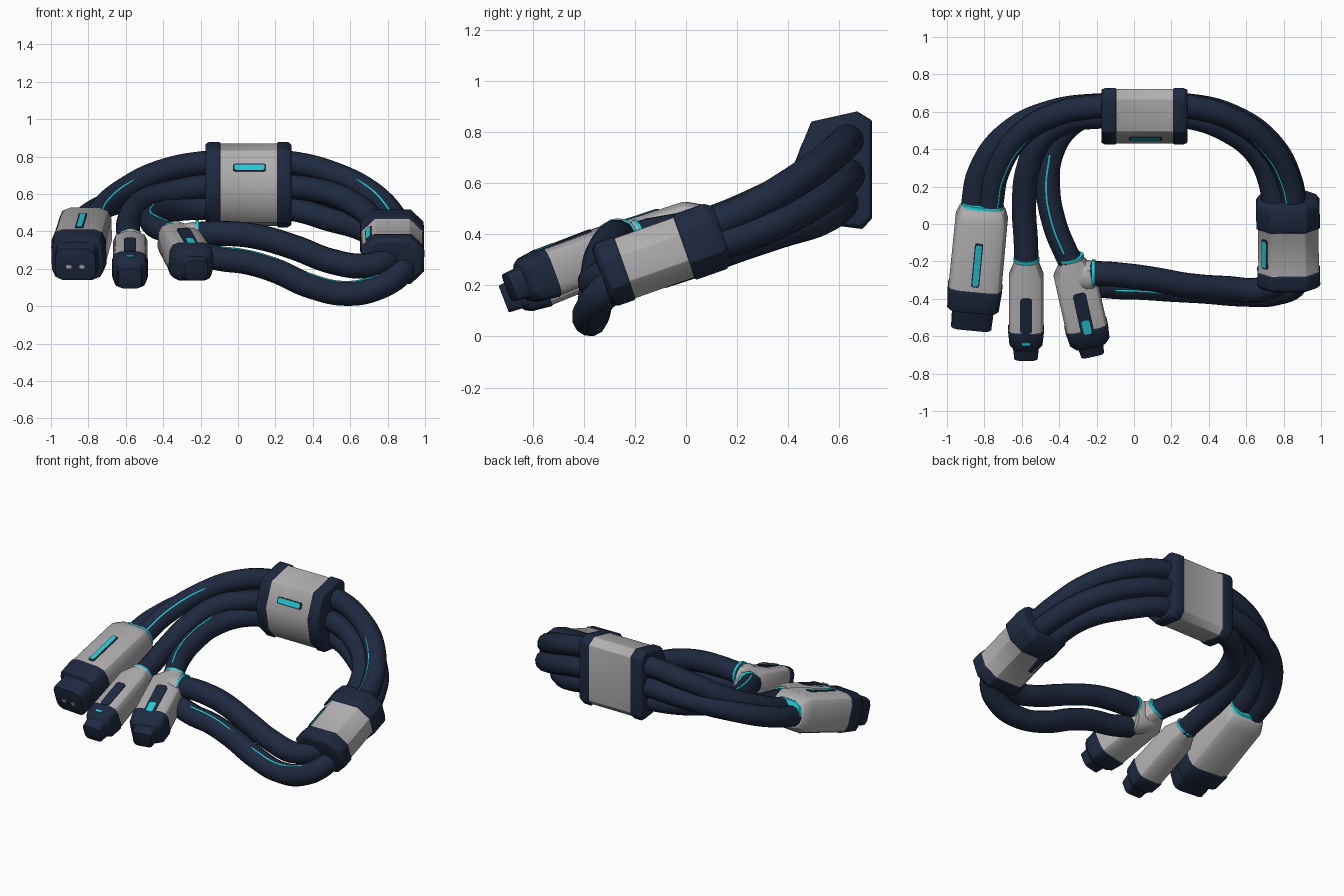
import bpy, math
from mathutils import Vector as V

if "Cube" in bpy.data.objects:
    bpy.data.objects.remove(bpy.data.objects["Cube"])

def material(name, rgb):
    m = bpy.data.materials.new(name)
    m.diffuse_color = (*rgb, 1)
    m.use_nodes = True
    m.node_tree.nodes["Principled BSDF"].inputs["Base Color"].default_value = m.diffuse_color
    return m

NAVY, GREY, CYAN = 0, 1, 2
MATS = [material("navy rubber", (0.013, 0.022, 0.050)),
        material("light grey shell", (0.44, 0.425, 0.435)),
        material("cyan accent", (0.02, 0.58, 0.65))]

def activate(ob):
    bpy.ops.object.select_all(action='DESELECT')
    ob.select_set(True)
    bpy.context.view_layer.objects.active = ob

def skin(name, rings, seg_mats, bevel=0.01):
    """Closed skin through equal rings, one material per segment."""
    n = len(rings[0])
    verts = [p for r in rings for p in r]
    faces = [list(range(n))[::-1]]
    mats = [seg_mats[0]]
    for k in range(len(rings) - 1):
        for i in range(n):
            j = (i + 1) % n
            faces.append([k*n + i, k*n + j, k*n + n + j, k*n + n + i])
            mats.append(seg_mats[k])
    faces.append([(len(rings) - 1)*n + i for i in range(n)])
    mats.append(seg_mats[-1])
    me = bpy.data.meshes.new(name)
    me.from_pydata(verts, [], faces)
    for m in MATS:
        me.materials.append(m)
    for p, m in zip(me.polygons, mats):
        p.material_index = m
    ob = bpy.data.objects.new(name, me)
    bpy.context.collection.objects.link(ob)
    activate(ob)
    bpy.ops.object.mode_set(mode='EDIT')
    bpy.ops.mesh.select_all(action='SELECT')
    bpy.ops.mesh.normals_make_consistent(inside=False)
    bpy.ops.object.mode_set(mode='OBJECT')
    if bevel:
        b = ob.modifiers.new("bevel", 'BEVEL')
        b.width, b.segments, b.limit_method = bevel, 2, 'ANGLE'
        b.angle_limit = math.radians(35)
        bpy.ops.object.modifier_apply(modifier="bevel")
    bpy.ops.object.shade_smooth_by_angle(angle=math.radians(40))
    return ob

def frame(a, b):
    d = (V(b) - V(a)).normalized()
    s = d.cross(V((0, 0, 1))).normalized()
    if s.x < 0:
        s = -s
    u = s.cross(d)
    if u.z < 0:
        u = -u
    return d, s, u

def outline(w, h, c, n):
    """Rectangle with corners cut by n segments."""
    pts = []
    for q, (sx, sy) in enumerate([(1, 1), (-1, 1), (-1, -1), (1, -1)]):
        for k in range(n + 1):
            t = (q + k/n)*math.pi/2
            pts.append((sx*(w - c) + c*math.cos(t), sy*(h - c) + c*math.sin(t)))
    return pts

def loft(name, a, b, sections, mats, n=2, bevel=0.01):
    """Sections are (distance, half width, half height, corner)."""
    d, s, u = frame(a, b)
    rings = [[V(a) + d*t + s*x + u*y for x, y in outline(w, h, c, n)]
             for t, w, h, c in sections]
    return skin(name, rings, mats, bevel)

def plate(name, centre, normal, along, half_len, half_wid, mat, thick=0.008):
    nrm, l = V(normal).normalized(), V(along).normalized()
    s = nrm.cross(l)
    o = outline(half_len, half_wid, half_wid*0.5, 2)
    skin(name, [[V(centre) + nrm*z + l*x + s*y for x, y in o] for z in (-0.004, thick - 0.004)],
         [mat], 0)

def slot(name, centre, normal, along, half_len, half_wid):
    nrm = V(normal).normalized()
    plate(name + "_rim", centre, nrm, along, half_len + 0.008, half_wid + 0.006, NAVY)
    plate(name + "_light", V(centre) + nrm*0.003, nrm, along, half_len, half_wid, CYAN)

def cable(name, pts, r=0.065, mat=NAVY):
    cu = bpy.data.curves.new(name, 'CURVE')
    cu.dimensions = '3D'
    cu.bevel_depth, cu.bevel_resolution, cu.resolution_u = r, 4, 8
    cu.use_fill_caps = True
    sp = cu.splines.new('BEZIER')
    sp.bezier_points.add(len(pts) - 1)
    for bp, p in zip(sp.bezier_points, pts):
        bp.co = p
        bp.handle_left_type = bp.handle_right_type = 'AUTO'
    cu.materials.append(MATS[mat])
    ob = bpy.data.objects.new(name, cu)
    bpy.context.collection.objects.link(ob)
    activate(ob)
    bpy.ops.object.convert(target='MESH')
    bpy.ops.object.shade_smooth_by_angle(angle=math.radians(50))

def wire(name, pts, offs):
    cable(name, [V(p) + V(o) for p, o in zip(pts, offs)], 0.007, CYAN)

# four main cables running left connectors -> back clamp -> right clamp
top = [(-.79, -.02, .41), (-.765, .1, .445), (-.73, .28, .52), (-.61, .47, .62), (-.42, .585, .715),
       (-.18, .63, .765), (.05, .635, .768), (.28, .63, .765), (.53, .56, .70), (.72, .42, .60),
       (.82, .25, .50), (.855, .08, .43), (.86, -.1, .36)]
outer = [(-.87, -.02, .39), (-.86, .1, .415), (-.82, .29, .47), (-.67, .49, .55), (-.44, .60, .60),
         (-.18, .635, .63), (.05, .635, .635), (.28, .635, .63), (.53, .575, .57), (.73, .43, .48),
         (.83, .25, .40), (.86, .08, .345), (.86, -.1, .28)]
middle = [(-.575, -.25, .33), (-.578, -.1, .365), (-.588, .1, .42), (-.565, .3, .50), (-.49, .46, .57),
          (-.35, .55, .61), (-.18, .575, .64), (.05, .58, .64), (.28, .575, .64), (.5, .50, .60),
          (.66, .37, .52), (.73, .22, .45), (.75, .08, .41), (.76, -.1, .35)]
inner = [(-.33, -.22, .375), (-.365, -.15, .395), (-.425, 0, .42), (-.46, .2, .45), (-.44, .38, .485),
         (-.34, .53, .515), (-.18, .60, .525), (.05, .61, .525), (.28, .61, .52), (.5, .53, .46),
         (.67, .37, .41), (.735, .22, .36), (.75, .08, .31), (.76, -.1, .25)]
for nm, p in (("top", top), ("outer", outer), ("middle", middle), ("inner", inner)):
    cable("cable_" + nm, p)
# two loose cables between right clamp and the right connector
up_loose = [(.84, -.12, .31), (.80, -.29, .25), (.68, -.35, .215), (.5, -.345, .24), (.3, -.33, .315),
            (.1, -.295, .372), (-.05, -.275, .388), (-.2, -.265, .385), (-.29, -.27, .37)]
low_loose = [(.88, -.15, .27), (.87, -.31, .18), (.75, -.37, .10), (.58, -.375, .068), (.38, -.36, .11),
             (.2, -.35, .19), (.05, -.34, .235), (-.1, -.335, .255), (-.24, -.32, .29)]
for nm, p in (("upper", up_loose), ("lower", low_loose)):
    cable("loose_cable_" + nm, p, 0.068)

# thin cyan lines lying on the cables
wire("accent_wire_top", top, [((-.03 if p[0] > 0 else .03), -.032, .041) for p in top])
wire("accent_wire_inner", inner[1:5], [(-.01, -.01, .059)]*4)
wire("accent_wire_loose", low_loose[2:8], [(0, -.02, .060)]*6)

# back clamp: profile in y,z swept along x
prof = [(.49, .84), (.67, .88), (.727, .845), (.727, .46), (.69, .42), (.53, .44), (.455, .52), (.425, .68)]
def clamp_ring(x, k):
    return [V((x, .58 + (y - .58)*k, .65 + (z - .65)*k)) for y, z in prof]
skin("back_clamp", [clamp_ring(x, k) for x, k in ((-.175, .94), (-.155, 1), (-.10, 1), (-.095, .96),
                                                  (.21, .96), (.215, 1), (.265, 1), (.285, .94))],
     [NAVY, NAVY, NAVY, GREY, NAVY, NAVY, NAVY], 0.012)
slot("back_clamp_slot", (.062, .456, .741), (0, -.926, .376), (1, 0, 0), .08, .016)

# right clamp
a, b = (.828, -.33, .235), (.822, .14, .40)
loft("right_clamp", a, b,
     [(0, .145, .11, .06), (.02, .168, .13, .07), (.09, .168, .13, .07), (.095, .162, .124, .07),
      (.34, .162, .124, .07), (.345, .170, .135, .07), (.47, .170, .135, .07), (.50, .15, .115, .06)],
     [NAVY, NAVY, NAVY, GREY, NAVY, NAVY, NAVY], n=1)
d, s, u = frame(a, b)
slot("right_clamp_slot", V(a) + d*.21 - s*.127 + u*.089, u - s, d, .075, .016)

# large left connector with plug tip
a, b = (-.81, .08, .428), (-.87, -.55, .22)
loft("large_connector", a, b,
     [(-.03, .112, .075, .06), (-.012, .112, .075, .06), (-.007, .12, .09, .05), (.05, .14, .12, .06),
      (.43, .142, .122, .06), (.435, .146, .126, .06), (.55, .138, .122, .06), (.555, .112, .09, .04),
      (.66, .108, .088, .04)],
     [CYAN, GREY, GREY, GREY, NAVY, NAVY, NAVY, NAVY])
d, s, u = frame(a, b)
slot("large_connector_slot", V(a) + d*.28 + u*.122, u, d, .115, .016)
for k in (-1, 1):
    plate("large_connector_socket", V(a) + d*.66 + s*.035*k - u*.01, d, s, .014, .010, GREY)

# two small connectors share one shape
def small_connector(name, a, b, w, h):
    loft(name, a, b,
         [(-.02, .07, .07, .06), (-.005, .07, .07, .06), (0, .064, .064, .05), (.08, w, h - .005, .05),
          (.38, w, h, .045), (.385, w + .004, h + .004, .045), (.465, w - .004, h - .006, .04),
          (.49, w - .025, h - .02, .035), (.495, .068, .060, .025), (.55, .062, .056, .025)],
         [CYAN, GREY, GREY, GREY, NAVY, NAVY, NAVY, NAVY, NAVY], bevel=0.006)
    return frame(a, b)

a, b = (-.575, -.2, .345), (-.578, -.715, .145)
d, s, u = small_connector("middle_connector", a, b, .092, .09)
plate("middle_connector_stripe", V(a) + d*.28 + u*.089, u, d, .10, .032, NAVY)
plate("middle_connector_light", V(a) + d*.44 + u*.089, u, s, .022, .008, CYAN)

a, b = (-.335, -.19, .385), (-.22, -.705, .185)
d, s, u = small_connector("right_connector", a, b, .112, .095)
plate("right_connector_stripe", V(a) + d*.28 + u*.094, u, d, .115, .036, NAVY)
plate("right_connector_light", V(a) + d*.36 + u*.097, u, d, .04, .022, CYAN)

# side branch of the right connector and its ring
loft("right_connector_branch", (-.35, -.265, .35), (-.19, -.285, .335),
     [(0, .07, .08, .06), (.10, .085, .11, .075), (.135, .078, .10, .07)], [GREY, GREY], n=4, bevel=0)
loft("branch_ring", (-.225, -.266, .386), (-.19, -.266, .387),
     [(0, .075, .075, .07), (.018, .075, .075, .07)], [CYAN], n=4, bevel=0)
